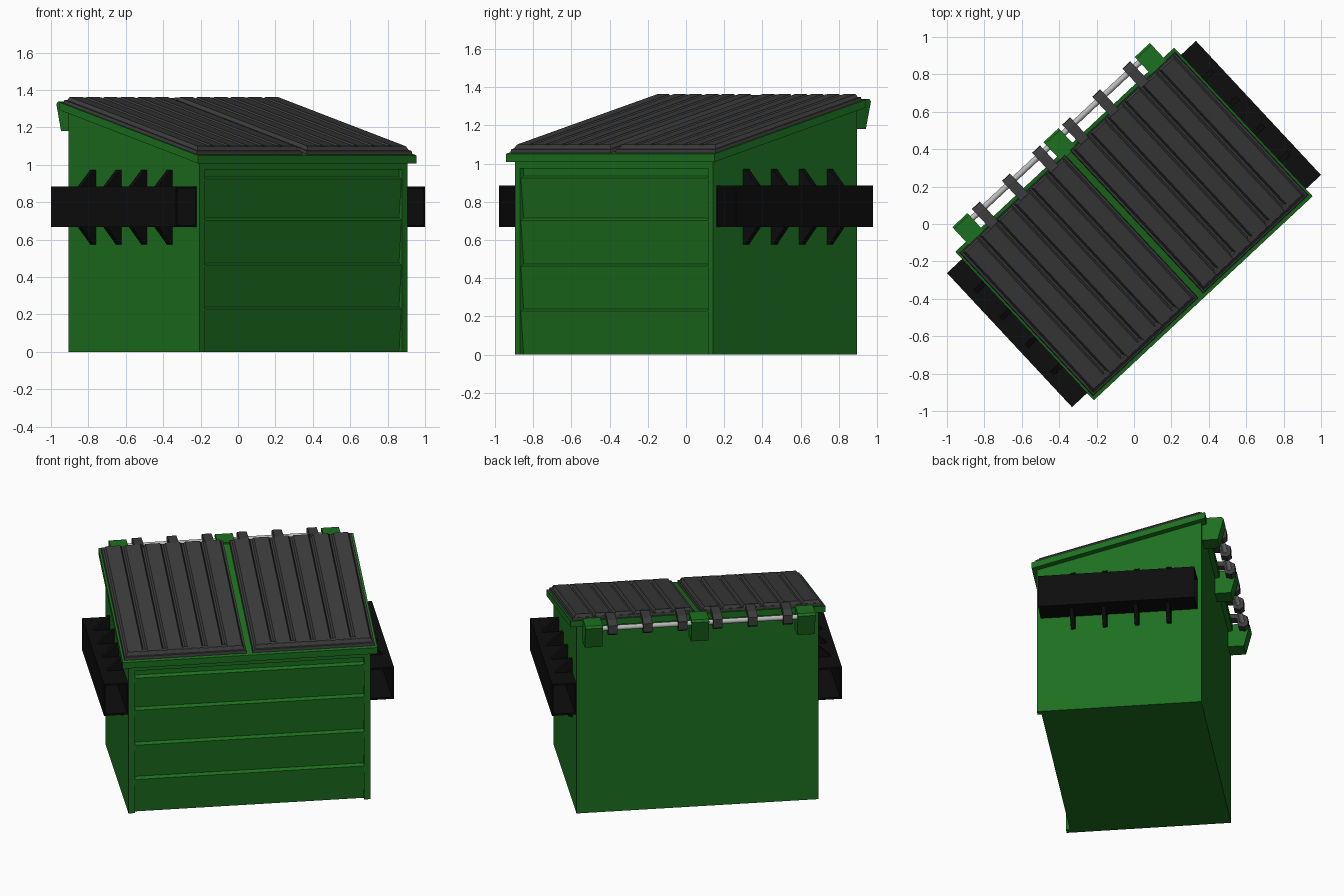
import bpy, bmesh, math
from mathutils import Matrix

if "Cube" in bpy.data.objects:
    bpy.data.objects.remove(bpy.data.objects["Cube"])

TURN = Matrix.Rotation(math.radians(43), 4, 'Z')  # whole bin stands turned on the ground


def material(name, rgb):
    m = bpy.data.materials.new(name)
    m.diffuse_color = (*rgb, 1)
    m.use_nodes = True
    m.node_tree.nodes["Principled BSDF"].inputs["Base Color"].default_value = m.diffuse_color
    return m


GREEN = material("green_paint", (0.012, 0.16, 0.014))
BLACK = material("black_steel", (0.004, 0.004, 0.004))
DARK = material("dark_plastic", (0.045, 0.045, 0.045))
STEEL = material("bare_steel", (0.5, 0.5, 0.5))


def loft(bm, a, b):
    """Closed solid between two matching loops of points."""
    va, vb = [bm.verts.new(p) for p in a], [bm.verts.new(p) for p in b]
    n = len(a)
    bm.faces.new(va)
    bm.faces.new(vb[::-1])
    for i in range(n):
        j = (i + 1) % n
        bm.faces.new((va[i], vb[i], vb[j], va[j]))


def prism_x(bm, x0, x1, profile):
    loft(bm, [(x0, y, z) for y, z in profile], [(x1, y, z) for y, z in profile])


def prism_y(bm, y0, y1, profile):
    loft(bm, [(x, y0, z) for x, z in profile], [(x, y1, z) for x, z in profile])


def finish(bm, name, mat, smooth=False):
    bmesh.ops.recalc_face_normals(bm, faces=bm.faces)
    bm.transform(TURN)
    me = bpy.data.meshes.new(name)
    bm.to_mesh(me)
    bm.free()
    me.materials.append(mat)
    ob = bpy.data.objects.new(name, me)
    bpy.context.collection.objects.link(ob)
    if smooth:
        bpy.context.view_layer.objects.active = ob
        ob.select_set(True)
        bpy.ops.object.shade_smooth_by_angle(angle=math.radians(40))
        ob.select_set(False)
    return ob


def slope(y):
    """Height of the rim's top at depth y."""
    return 1.05 + 0.2625 * (y + 0.543)


W, D = 0.76, 0.515

# body: clapboard front between two corner posts
front = [(-D, slope(-D) - 0.02), (-D, 0.975), (-D + 0.025, 0.975)]
for z0, z1 in ((0.935, 0.715), (0.715, 0.475), (0.475, 0.24), (0.24, 0.0)):
    front += [(-D + 0.025, z0), (-D + 0.005, z0 - 0.012), (-D + 0.025, z1)]
front = [p for i, p in enumerate(front) if i == 0 or p != front[i - 1]]
back = [(D, 0.0), (D, slope(D) - 0.02)]
bm = bmesh.new()
prism_x(bm, -W + 0.04, W - 0.04, front + back)
for s in (-1, 1):
    prism_x(bm, s * (W - 0.04), s * W, [(-D, 0), (-D, slope(-D) - 0.02)] + back[::-1])
finish(bm, "body", GREEN)

# sloping rim
bm = bmesh.new()
R = 0.543
prism_x(bm, -0.8, 0.8, [(-R, slope(-R) - 0.042), (-R, slope(-R)),
                        (R, slope(R)), (R, slope(R) - 0.042)])
finish(bm, "rim", GREEN)

# fork sleeves with gussets on both sides
for s, side in ((-1, "left"), (1, "right")):
    bm = bmesh.new()
    x0, x1, z0, z1, t = s * 0.755, s * 0.91, 0.667, 0.885, 0.012
    prism_y(bm, -0.49, 0.49, [(x0, z0), (x1, z0), (x1, z0 + t), (x0, z0 + t)])
    prism_y(bm, -0.49, 0.49, [(x0, z1 - t), (x1, z1 - t), (x1, z1), (x0, z1)])
    prism_y(bm, -0.49, 0.49, [(x1 - s * t, z0 + t), (x1, z0 + t),
                              (x1, z1 - t), (x1 - s * t, z1 - t)])
    prism_y(bm, -0.49, 0.49, [(x0, z0 + t), (x0 + s * t, z0 + t),
                              (x0 + s * t, z1 - t), (x0, z1 - t)])
    finish(bm, side + "_fork_sleeve", BLACK)
    bm = bmesh.new()
    for y in (-0.3, -0.1, 0.1, 0.3):
        for zb, zt in ((z1, 0.972), (z0, 0.575)):
            prism_y(bm, y, y + 0.028, [(s * 0.75, zb), (s * 0.865, zb),
                                       (s * 0.775, zt), (s * 0.75, zt)])
    finish(bm, side + "_sleeve_gussets", BLACK)


def pad(bm, x0, x1, y0, y1, h0, h1, inset):
    """Bevelled block lying on the sloping rim."""
    def ring(h, i):
        return [(x, y, slope(y) + h) for x, y in ((x0 + i, y0 + i), (x1 - i, y0 + i),
                                                  (x1 - i, y1 - i), (x0 + i, y1 - i))]
    loft(bm, ring(h0, 0), ring(h1, inset))


# two lids: thin slab, six raised bands and a closed front strip
for s, side in ((-1, "left"), (1, "right")):
    bm = bmesh.new()
    a, b = sorted((s * 0.018, s * 0.787))
    pad(bm, a, b, -0.523, 0.523, 0.0, 0.018, 0.003)
    pitch = (b - a - 0.02) / 6
    for i in range(6):
        x = a + 0.01 + i * pitch
        pad(bm, x + 0.005, x + pitch - 0.005, -0.51, 0.515, 0.016, 0.038, 0.012)
    pad(bm, a + 0.012, b - 0.012, -0.512, -0.465, 0.016, 0.036, 0.012)
    finish(bm, side + "_lid", DARK)

# hinge brackets, tapered downward
bm = bmesh.new()
for x in (-0.667, 0, 0.667):
    prism_x(bm, x - 0.055, x + 0.055, [(0.51, 1.338), (0.638, 1.338), (0.65, 1.325),
                                       (0.613, 1.18), (0.51, 1.18)])
finish(bm, "hinge_brackets", GREEN)

# hinge rod
bm = bmesh.new()
bmesh.ops.create_cone(bm, cap_ends=True, segments=16, radius1=0.016, radius2=0.016, depth=1.3,
                      matrix=Matrix.Translation((0, 0.612, 1.305)) @ Matrix.Rotation(math.pi / 2, 4, 'Y'))
finish(bm, "hinge_rod", STEEL, smooth=True)

# hinge straps curling over the rod
bm = bmesh.new()
for x in (-0.55, -0.33, -0.11, 0.11, 0.33, 0.55):
    prism_x(bm, x - 0.029, x + 0.029, [(0.505, 1.33), (0.505, 1.36), (0.61, 1.358), (0.648, 1.335),
                                       (0.65, 1.28), (0.625, 1.262), (0.588, 1.272), (0.58, 1.325)])
finish(bm, "hinge_straps", DARK)
